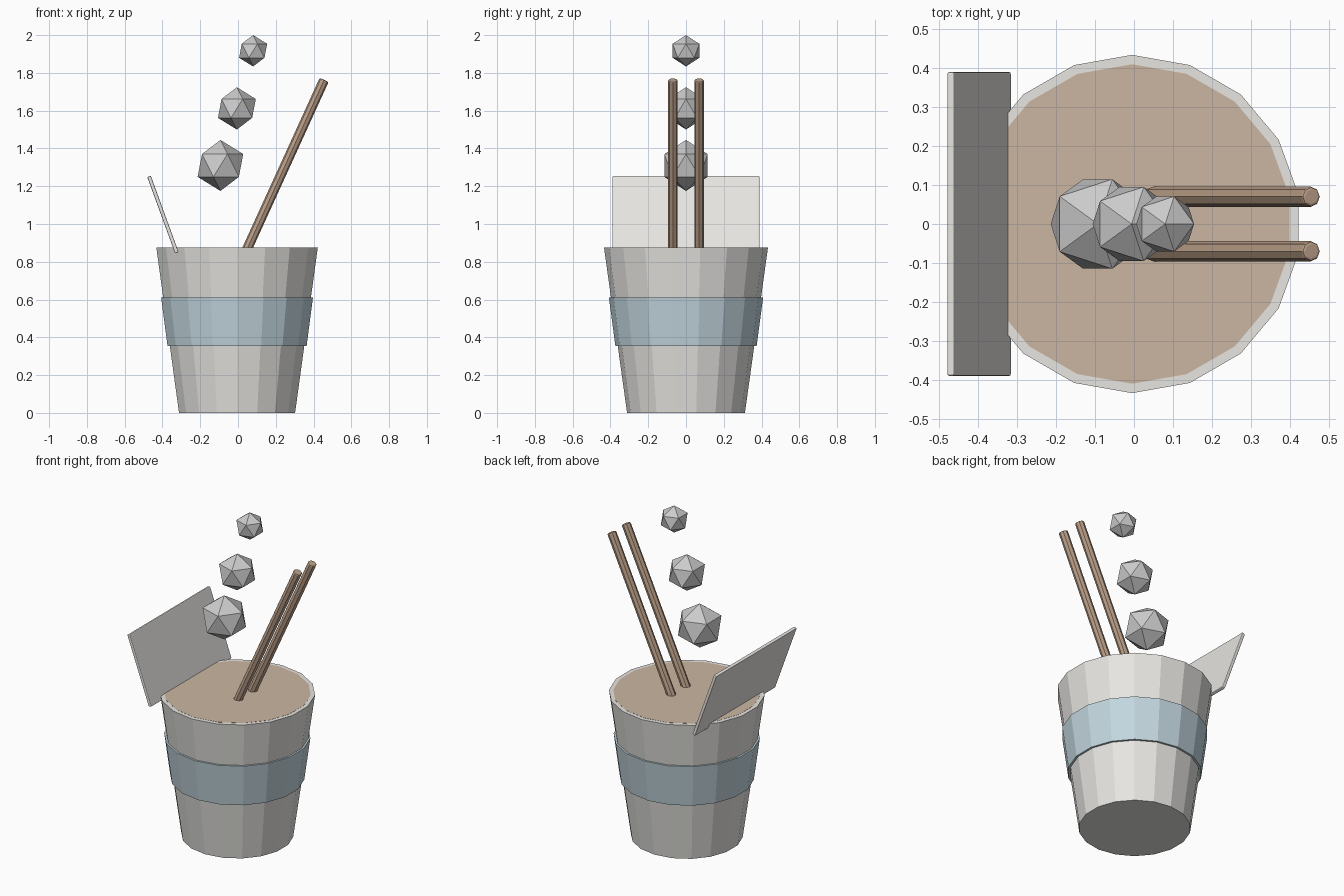
import bpy
from math import radians, sin, cos

if "Cube" in bpy.data.objects:
    bpy.data.objects.remove(bpy.data.objects["Cube"])

CX = -0.005  # cup axis


def mat(name, rgb):
    m = bpy.data.materials.new(name)
    m.diffuse_color = (*rgb, 1)
    m.use_nodes = True
    m.node_tree.nodes["Principled BSDF"].inputs["Base Color"].default_value = m.diffuse_color
    return m


def finish(name, material=None):
    ob = bpy.context.object
    ob.name = name
    if material:
        ob.data.materials.append(material)
    return ob


def bevel(ob, width, angle):
    b = ob.modifiers.new("edge", 'BEVEL')
    b.width = width
    b.segments = 2
    b.limit_method = 'ANGLE'
    b.angle_limit = radians(angle)


def tapered(name, r1, r2, z1, z2, material):
    bpy.ops.mesh.primitive_cone_add(vertices=18, radius1=r1, radius2=r2, depth=z2 - z1,
                                    location=(CX, 0, (z1 + z2) / 2))
    return finish(name, material)


paper = mat("paper", (0.80, 0.79, 0.76))
blue = mat("sleeve_blue", (0.55, 0.68, 0.74))
broth = mat("broth", (0.60, 0.47, 0.36))
wood = mat("wood", (0.50, 0.35, 0.25))

# Cup, sleeve and the soup surface flush with the rim
tapered("cup", 0.312, 0.434, 0, 0.875, paper)
tapered("sleeve", 0.374, 0.408, 0.355, 0.61, blue)
tapered("soup", 0.405, 0.41, 0.855, 0.876, broth)

# Peeled-back lid
bpy.ops.mesh.primitive_cube_add(size=1, location=(-0.3975, 0, 1.05),
                                rotation=(0, radians(-20), 0))
lid = finish("lid", paper)
lid.scale = (0.02, 0.78, 0.43)
bpy.ops.object.transform_apply(location=False, rotation=False, scale=True)
bevel(lid, 0.005, 30)

# Pair of chopsticks leaning to the right
tilt, length = radians(24.5), 1.12
for side, y in (("front", -0.07), ("back", 0.07)):
    bpy.ops.mesh.primitive_cylinder_add(
        vertices=8, radius=0.026, depth=length,
        location=(0.456 - sin(tilt) * length / 2, y, 1.763 - cos(tilt) * length / 2),
        rotation=(0, tilt, 0))
    bevel(finish(f"chopstick_{side}", wood), 0.007, 60)

# Rising steam puffs
for i, (x, z, r) in enumerate([(-0.093, 1.31, 0.135), (-0.006, 1.612, 0.112), (0.08, 1.917, 0.083)]):
    bpy.ops.mesh.primitive_ico_sphere_add(subdivisions=1, radius=r, location=(x, 0, z))
    finish(f"steam_puff_{i + 1}")
